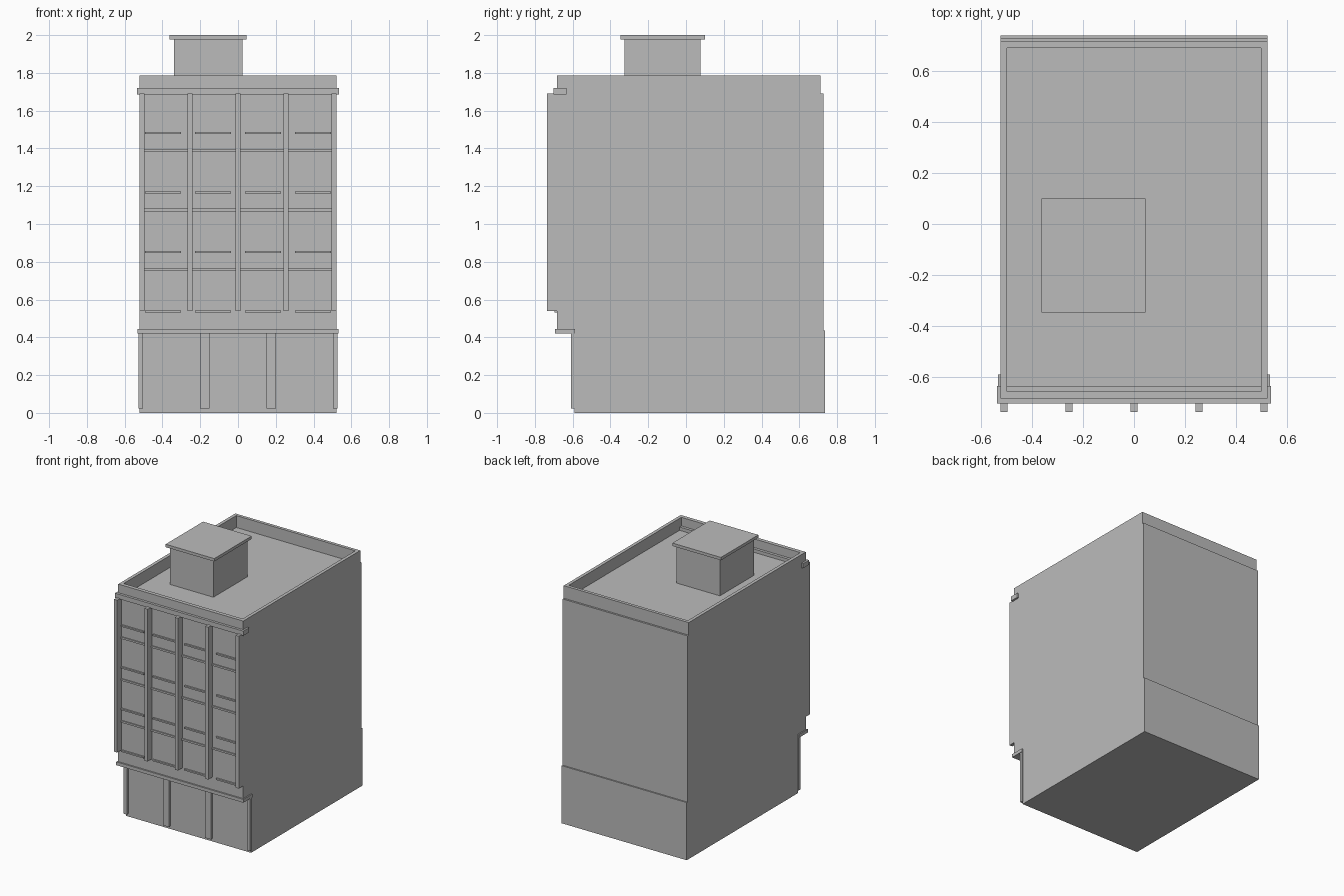
import bpy

cube = bpy.data.objects.get("Cube")
if cube:
    bpy.data.objects.remove(cube, do_unlink=True)

# Single concrete colour
concrete = bpy.data.materials.new("concrete_grey")
concrete.use_nodes = True
GREY = (0.5, 0.5, 0.5, 1.0)
concrete.diffuse_color = GREY
concrete.node_tree.nodes["Principled BSDF"].inputs["Base Color"].default_value = GREY

FACES = [(0, 3, 2, 1), (4, 5, 6, 7), (0, 1, 5, 4), (1, 2, 6, 5), (2, 3, 7, 6), (3, 0, 4, 7)]


def add_mesh(name, verts, faces):
    mesh = bpy.data.meshes.new(name)
    mesh.from_pydata(verts, [], faces)
    mesh.materials.append(concrete)
    obj = bpy.data.objects.new(name, mesh)
    bpy.context.collection.objects.link(obj)
    return obj


def ring(x, y, z):
    return [(x[0], y[0], z), (x[1], y[0], z), (x[1], y[1], z), (x[0], y[1], z)]


def box(name, x, y, z):
    return add_mesh(name, ring(x, y, z[0]) + ring(x, y, z[1]), FACES)


def centred(half, middle=0.0):
    return (middle - half, middle + half)


# Ground floor and main block
WALL = -0.683
box("ground_floor", centred(0.522), (-0.59, 0.737), (0, 0.435))
box("upper_floors", centred(0.522), (WALL, 0.727), (0.42, 1.69))

# Hollow parapet with a sunken roof deck
outer, inner = centred(0.522), centred(0.497)
y_out, y_in = (WALL, 0.713), (-0.654, 0.689)
loops = (ring(outer, y_out, 1.69) + ring(outer, y_out, 1.785)
         + ring(inner, y_in, 1.785) + ring(inner, y_in, 1.695))
sides = [(4 * k + i, 4 * k + (i + 1) % 4, 4 * k + 4 + (i + 1) % 4, 4 * k + 4 + i)
         for k in range(3) for i in range(4)]
add_mesh("parapet_and_roof", loops, sides + [(12, 13, 14, 15), (3, 2, 1, 0)])

# Projecting horizontal mouldings
box("cornice", centred(0.536), (-0.702, -0.633), (1.685, 1.72))
box("storefront_ledge", centred(0.531), (-0.694, -0.588), (0.42, 0.445))

# Tall facade fins
for i in range(5):
    box(f"facade_fin_{i + 1}", centred(0.013, (i - 2) * 0.254), (-0.735, WALL + 0.005), (0.54, 1.69))

# Floor bands and window sills
for floor in range(4):
    if floor:
        z = 0.435 + floor * 0.316
        box(f"floor_band_{floor}", centred(0.51), (WALL - 0.008, WALL + 0.005), (z, z + 0.014))
    z = 0.532 + floor * 0.315
    for bay in range(4):
        box(f"window_sill_{floor + 1}_{bay + 1}", centred(0.095, (bay - 1.5) * 0.265),
            (WALL - 0.012, WALL + 0.005), (z, z + 0.011))

# Storefront pilasters
for i, x in enumerate([(-0.528, -0.502), centred(0.025, -0.176), centred(0.025, 0.176), (0.502, 0.528)]):
    box(f"storefront_pilaster_{i + 1}", x, (-0.61, -0.588), (0.022, 0.42))

# Rooftop stair house
box("stair_house", (-0.338, 0.023), (-0.326, 0.078), (1.69, 1.98))
box("stair_house_cap", (-0.362, 0.044), (-0.346, 0.1), (1.978, 2.0))
